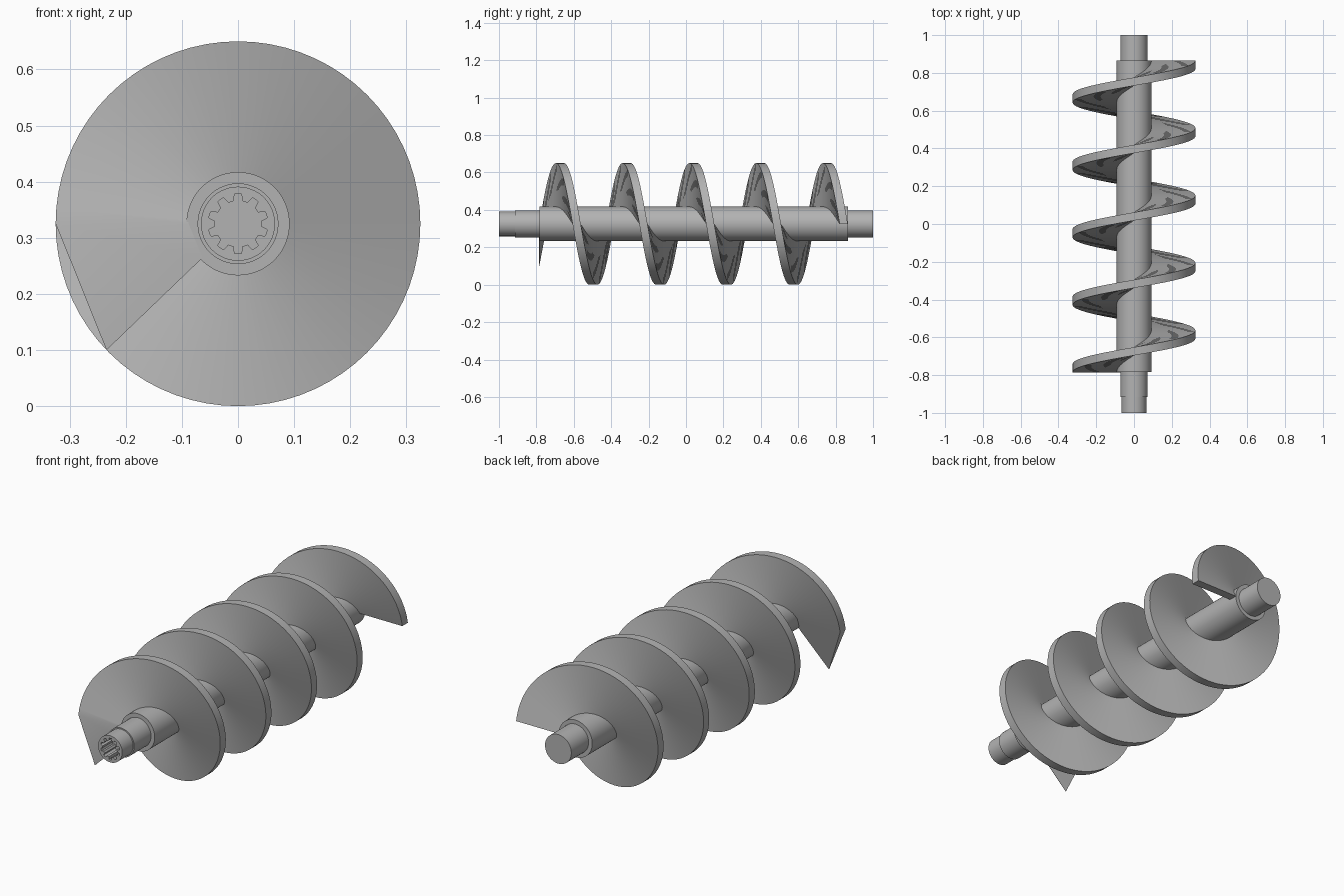
import bpy, bmesh, math

if "Cube" in bpy.data.objects:
    bpy.data.objects.remove(bpy.data.objects["Cube"])

AXIS_Z = 0.325
STEEL = bpy.data.materials.new("steel grey")
STEEL.diffuse_color = (0.45, 0.45, 0.45, 1)
STEEL.use_nodes = True
STEEL.node_tree.nodes["Principled BSDF"].inputs["Base Color"].default_value = STEEL.diffuse_color


def finish(name, bm):
    bmesh.ops.recalc_face_normals(bm, faces=bm.faces)
    mesh = bpy.data.meshes.new(name)
    bm.to_mesh(mesh)
    bm.free()
    mesh.materials.append(STEEL)
    obj = bpy.data.objects.new(name, mesh)
    bpy.context.collection.objects.link(obj)
    bpy.ops.object.select_all(action='DESELECT')
    obj.select_set(True)
    bpy.context.view_layer.objects.active = obj
    bpy.ops.object.shade_smooth_by_angle(angle=math.radians(30))


def loft(name, loops, close_loops=True):
    """Skin equal-length vertex loops and cap both ends."""
    bm = bmesh.new()
    rows = [[bm.verts.new(p) for p in loop] for loop in loops]
    n = len(rows[0])
    for a, b in zip(rows, rows[1:]):
        for i in range(n):
            j = (i + 1) % n
            bm.faces.new((a[i], a[j], b[j], b[i]))
    bm.faces.new(rows[0])
    bm.faces.new(rows[-1])
    finish(name, bm)


def polar(y, r, a):
    # a = 0 points up, growing towards +x
    return (r * math.sin(a), y, AXIS_Z + r * math.cos(a))


# Shaft: turned steps, with a splined socket sunk into the front end
SEG = 80


def ring(y, r):
    return [polar(y, r, 2 * math.pi * i / SEG) for i in range(SEG)]


def spline_ring(y):
    loop = []
    for i in range(SEG):
        k = i % 8
        r = 0.053 if k < 4 else 0.041
        a = 2 * math.pi * (i - 1.5) / SEG
        loop.append(polar(y, r, a))
    return loop


steps = [(-1.0, 0.066), (-0.915, 0.066), (-0.915, 0.072), (-0.783, 0.072),
         (-0.783, 0.092), (0.865, 0.092), (0.865, 0.072), (1.0, 0.072)]
loft("shaft", [spline_ring(-0.91), spline_ring(-1.0)] + [ring(y, r) for y, r in steps])

# Screw flight: four and a half turns of a thick helicoid
R_IN, R_OUT, THICK = 0.088, 0.325, 0.0435
Y_START, TURNS, PER_TURN = -0.785, 4.5, 72
PITCH = (0.865 - Y_START - THICK) / TURNS


def section(y0, y1, a):
    return [polar(y0, R_IN, a), polar(y0, R_OUT, a), polar(y1, R_OUT, a), polar(y1, R_IN, a)]


# Leading wedge thins out to an edge in one flat step
lead = 2 * math.pi * THICK / PITCH
sections = [section(Y_START, Y_START + 0.0005, -math.pi / 2 - lead)]
for i in range(int(TURNS * PER_TURN) + 1):
    t = i / PER_TURN
    y = Y_START + PITCH * t
    sections.append(section(y, y + THICK, 2 * math.pi * t - math.pi / 2))
loft("screw_flight", sections)
